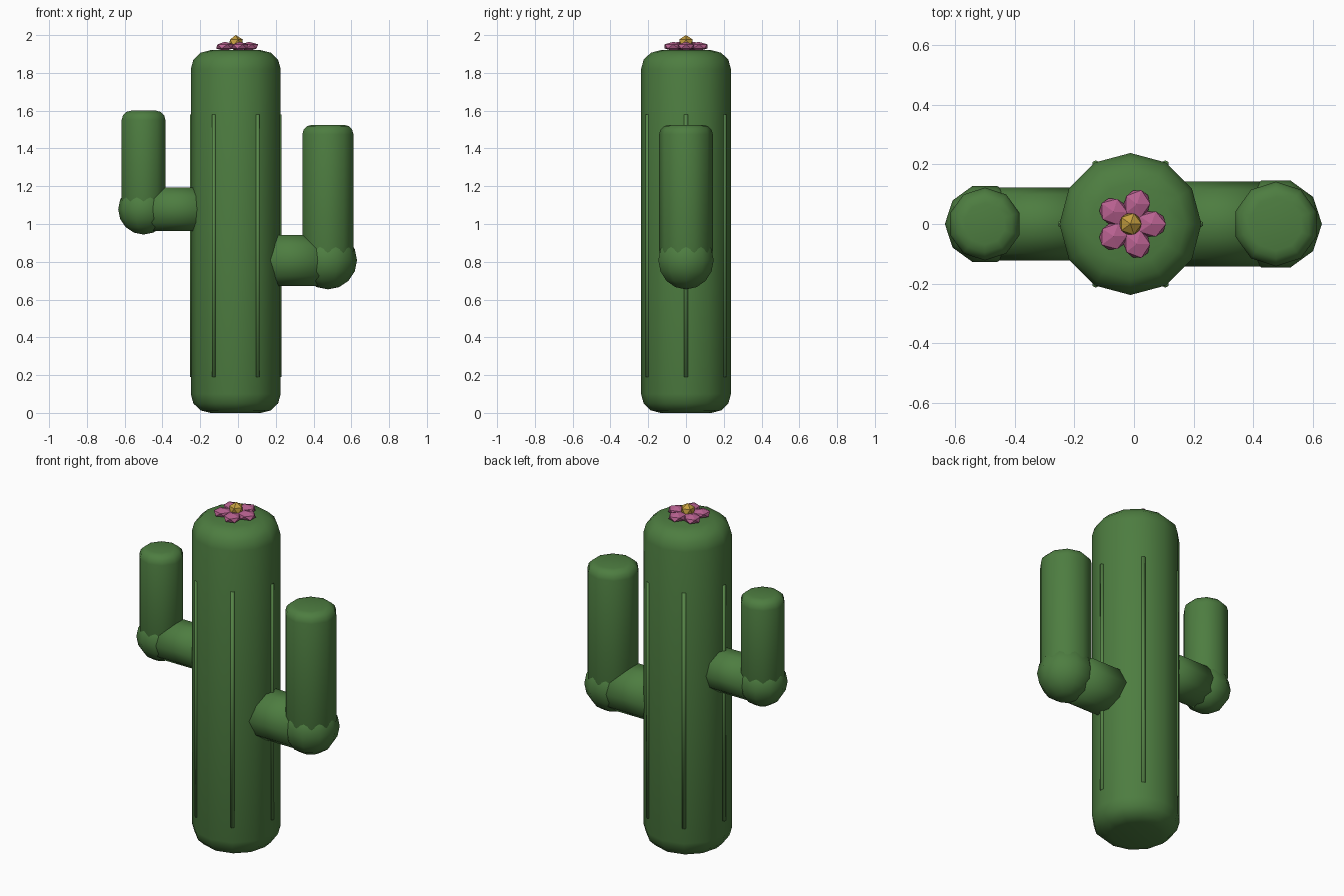
import bpy
from math import pi, cos, sin, tau

if "Cube" in bpy.data.objects:
    bpy.data.objects.remove(bpy.data.objects["Cube"])

CX = -0.012  # trunk axis


def material(name, rgb):
    m = bpy.data.materials.new(name)
    m.diffuse_color = (*rgb, 1)
    m.use_nodes = True
    m.node_tree.nodes["Principled BSDF"].inputs["Base Color"].default_value = m.diffuse_color
    return m


green = material("cactus_green", (0.075, 0.205, 0.052))
rib_green = material("rib_green", (0.095, 0.24, 0.065))
pink = material("petal_pink", (0.48, 0.12, 0.28))
yellow = material("centre_yellow", (0.55, 0.34, 0.05))


def finish(name, mat, smooth=True):
    ob = bpy.context.object
    ob.name = name
    ob.data.materials.append(mat)
    if smooth:
        bpy.ops.object.shade_smooth()
    return ob


def cylinder(name, mat, sides, r, start, length, rot=(0, 0, 0), bevel=0, segments=3):
    axis = (1, 0, 0) if rot[1] else (0, 0, 1)
    loc = [s + a * length / 2 for s, a in zip(start, axis)]
    bpy.ops.mesh.primitive_cylinder_add(vertices=sides, radius=r, depth=length,
                                        location=loc, rotation=rot)
    ob = finish(name, mat)
    if bevel:
        mod = ob.modifiers.new("round", 'BEVEL')
        mod.width = bevel
        mod.segments = segments
        mod.limit_method = 'ANGLE'
        mod.angle_limit = 0.9
    return ob


# Trunk
cylinder("trunk", green, 12, 0.238, (CX, 0, 0), 1.92, bevel=0.1)

# Ribs along the trunk
for i in range(6):
    a = i * tau / 6
    cylinder(f"rib_{i + 1}", rib_green, 6, 0.012,
             (CX + 0.233 * cos(a), 0.233 * sin(a), 0.19), 1.39)


# Arms: branch, elbow and upright
def arm(side, sign, z, r, elbow_r, top):
    ex = CX + sign * 0.488
    x0 = CX + sign * 0.12
    cylinder(side + "_branch", green, 10, r, (min(x0, ex), 0, z), abs(ex - x0),
             rot=(0, pi / 2, 0))
    bpy.ops.mesh.primitive_uv_sphere_add(segments=10, ring_count=8, radius=elbow_r,
                                         location=(ex, 0, z), rotation=(0, 0, pi / 2))
    finish(side + "_elbow", green)
    cylinder(side + "_upright", green, 10, r, (ex, 0, z), top - z,
             bevel=0.05, segments=3)


arm("right", 1, 0.808, 0.142, 0.154, 1.525)
arm("left", -1, 1.078, 0.122, 0.134, 1.6)

# Flower petals
for i in range(5):
    a = i * tau / 5
    bpy.ops.mesh.primitive_ico_sphere_add(
        subdivisions=1, radius=0.055, rotation=(0, 0, a),
        location=(CX + 0.07 * cos(a), 0.07 * sin(a), 1.94))
    bpy.context.object.scale = (1, 0.9, 0.45)
    finish(f"petal_{i + 1}", pink, smooth=False)

# Flower centre
bpy.ops.mesh.primitive_ico_sphere_add(subdivisions=1, radius=0.042,
                                      location=(CX, 0, 1.958))
finish("flower_centre", yellow, smooth=False)
